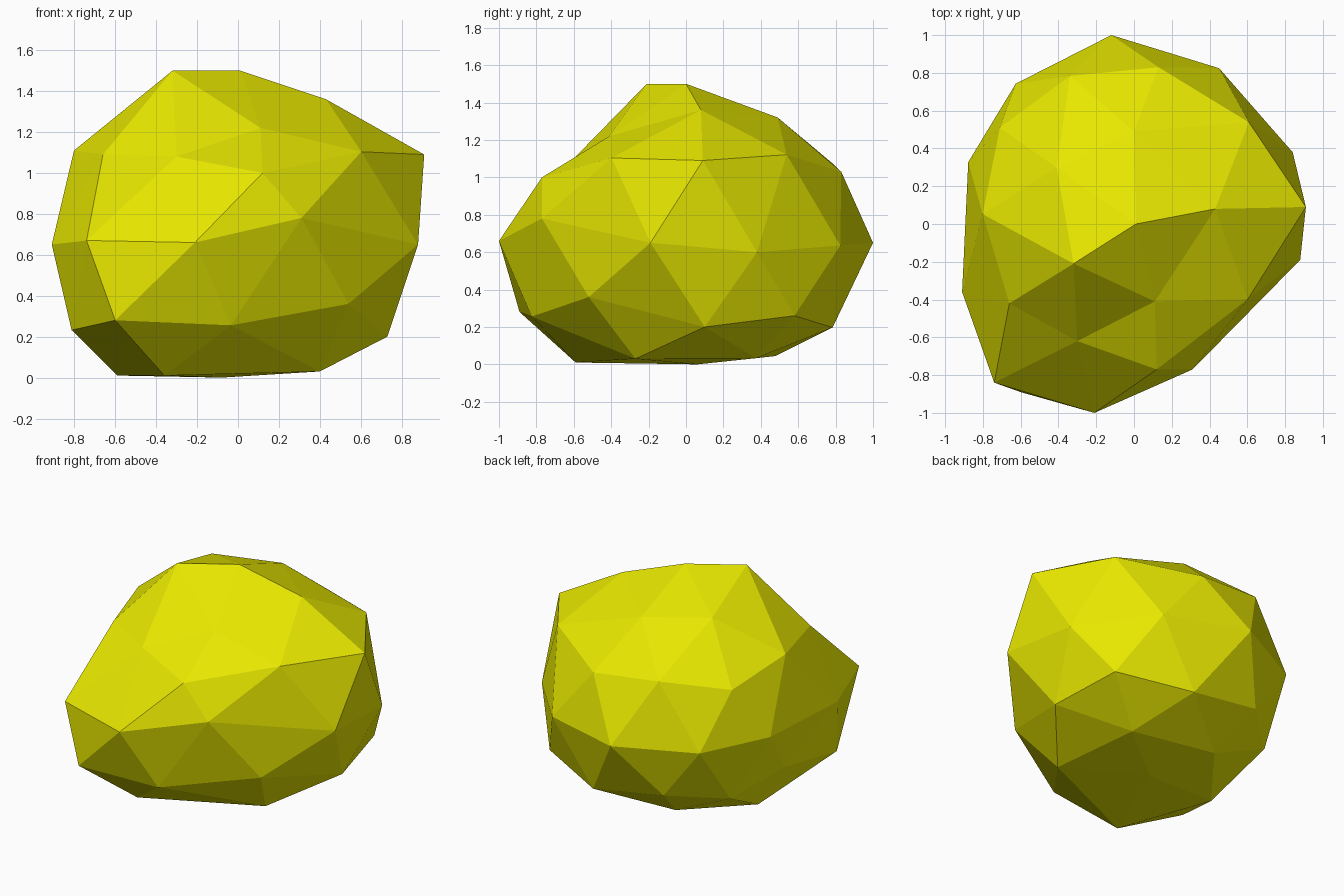
import bpy, bmesh
from math import atan2, tau
from mathutils import Vector

if "Cube" in bpy.data.objects:
    bpy.data.objects.remove(bpy.data.objects["Cube"])

# The 12 main corners of the rock, from the top down, each ring by angle from +x
CORNERS = [
    (0.01, 0, 1.5),
    (0.91, 0.09, 1.09), (0.13, 0.83, 1.03), (-0.71, 0.51, 1.01),
    (-0.66, -0.42, 1.09), (0.12, -0.77, 1),
    (0.64, 0.58, 0.26), (-0.36, 0.76, 0.28), (-0.79, 0.05, 0.32),
    (-0.6, -0.89, 0.28), (0.54, -0.52, 0.36),
    (-0.08, 0.06, 0),
]
# Chips and bulges: the nearest in-between point is pulled here
PULLS = [
    (0.43, 0.08, 1.36), (0, 0.49, 1.32), (-0.32, -0.21, 1.5), (0.11, -0.41, 1.22),
    (-0.3, -0.62, 1.08), (0.84, 0.38, 0.6), (-0.12, 1, 0.65), (-0.91, -0.36, 0.65),
    (-0.74, -0.84, 0.67), (-0.21, -1, 0.66), (0.31, -0.77, 0.78), (0.88, -0.19, 0.65),
    (0.73, 0.1, 0.2), (-0.59, 0.05, 0.01), (-0.36, -0.59, 0.01), (0.4, -0.27, 0.03),
]
MIDDLE = Vector((0, 0, 0.7))
BULGE = 1.17  # how far edge midpoints swell outwards


def ring_order(v):
    return (-round(v.co.z, 2), (atan2(v.co.y, v.co.x) + 0.1) % tau)


# Boulder: a 20-sided icosphere, stretched to the corners
bm = bmesh.new()
bmesh.ops.create_icosphere(bm, subdivisions=1, radius=1)
for vert, place in zip(sorted(bm.verts, key=ring_order), CORNERS):
    vert.co = place

# Split every face in four and swell the new points (six edges each) outwards
bmesh.ops.subdivide_edges(bm, edges=bm.edges[:], cuts=1, use_grid_fill=True)
mids = [v for v in bm.verts if len(v.link_edges) == 6]
for v in mids:
    v.co = MIDDLE + (v.co - MIDDLE) * BULGE

# Rough it up
for place in PULLS:
    target = Vector(place)
    min(mids, key=lambda v: (v.co - target).length).co = target
bmesh.ops.recalc_face_normals(bm, faces=bm.faces[:])

mesh = bpy.data.meshes.new("boulder")
bm.to_mesh(mesh)
bm.free()

# Single flat yellow
yellow = bpy.data.materials.new("yellow")
yellow.diffuse_color = (0.8, 0.8, 0.0, 1)
yellow.use_nodes = True
yellow.node_tree.nodes["Principled BSDF"].inputs["Base Color"].default_value = yellow.diffuse_color
mesh.materials.append(yellow)

boulder = bpy.data.objects.new("boulder", mesh)
bpy.context.collection.objects.link(boulder)
